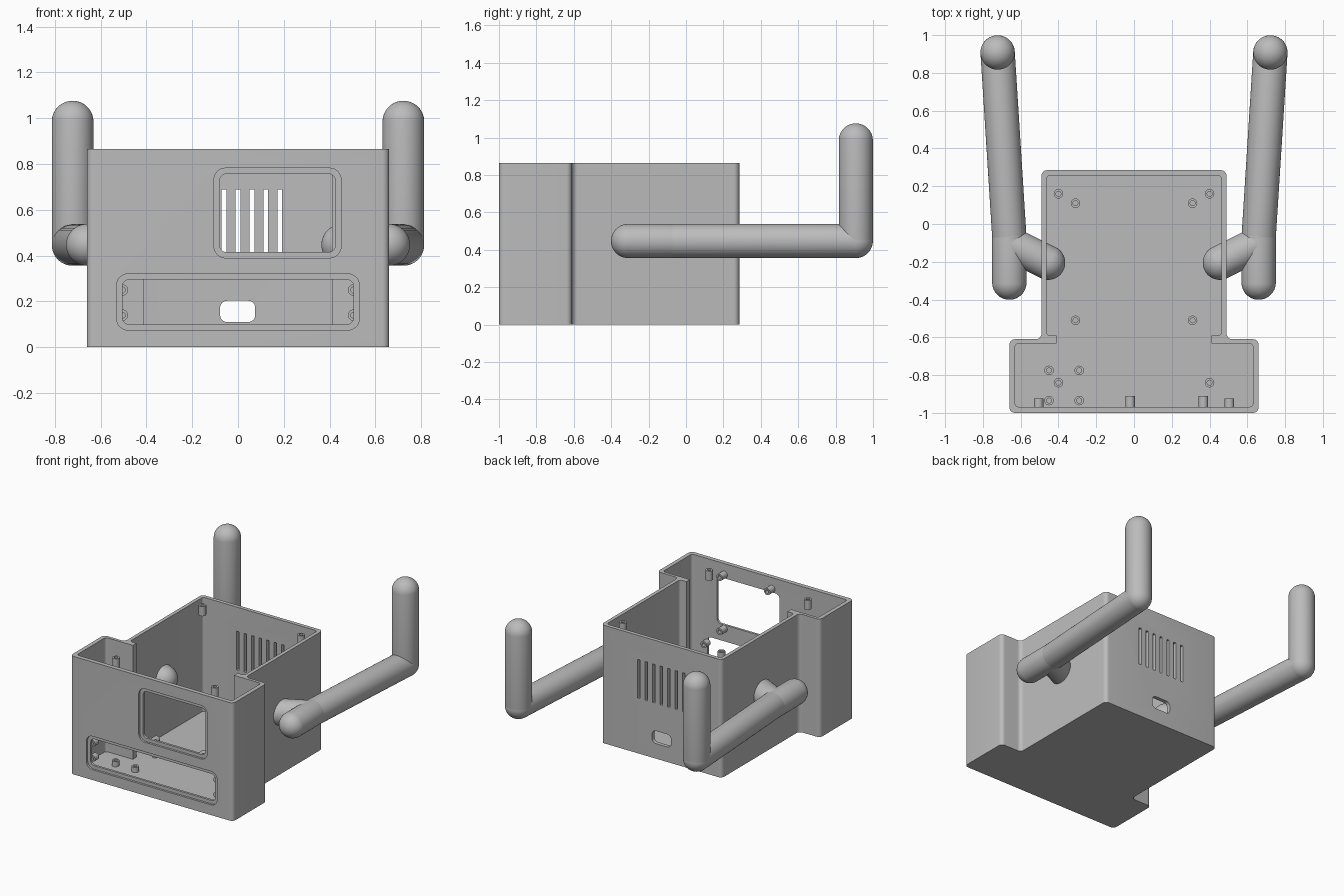
import bpy, bmesh, math
from mathutils import Vector, Matrix

cube = bpy.data.objects.get("Cube")
if cube:
    bpy.data.objects.remove(cube, do_unlink=True)

grey = bpy.data.materials.new("plain_grey")
grey.use_nodes = True
COLOUR = (0.5, 0.5, 0.5, 1)
grey.diffuse_color = COLOUR
grey.node_tree.nodes["Principled BSDF"].inputs["Base Color"].default_value = COLOUR


def make_object(name, bm):
    bmesh.ops.recalc_face_normals(bm, faces=bm.faces)
    mesh = bpy.data.meshes.new(name)
    bm.to_mesh(mesh)
    bm.free()
    mesh.materials.append(grey)
    obj = bpy.data.objects.new(name, mesh)
    bpy.context.collection.objects.link(obj)
    return obj


def smooth(obj):
    bpy.ops.object.select_all(action='DESELECT')
    obj.select_set(True)
    bpy.context.view_layer.objects.active = obj
    bpy.ops.object.shade_smooth_by_angle(angle=math.radians(35))


def rounded(points, radius, steps=6):
    """Round every corner of a polygon with a true arc (right angles)."""
    result = []
    for i, p in enumerate(points):
        p = Vector(p)
        a = (Vector(points[i - 1]) - p).normalized() * radius
        b = (Vector(points[(i + 1) % len(points)]) - p).normalized() * radius
        for k in range(steps + 1):
            t = k / steps * math.pi / 2
            result.append(p + a * (1 - math.sin(t)) + b * (1 - math.cos(t)))
    return result


def prism(name, outline, low, high, facing_front=False):
    """Extrude an outline along z, or along y when it is drawn in x and z."""
    bm = bmesh.new()
    place = (lambda p, d: (p[0], d, p[1])) if facing_front else (lambda p, d: (p[0], p[1], d))
    face = bm.faces.new([bm.verts.new(place(p, low)) for p in outline])
    ext = bmesh.ops.extrude_face_region(bm, geom=[face])
    move = Vector(place((0, 0), high - low))
    bmesh.ops.translate(bm, verts=[v for v in ext["geom"] if isinstance(v, bmesh.types.BMVert)], vec=move)
    return make_object(name, bm)


def rect(x0, x1, y0, y1):
    return [(x0, y0), (x1, y0), (x1, y1), (x0, y1)]


def cut(target, cutter):
    cutter.hide_render = True
    mod = target.modifiers.new("cut", 'BOOLEAN')
    mod.operation = 'DIFFERENCE'
    mod.solver = 'EXACT'
    mod.object = cutter
    bpy.context.view_layer.objects.active = target
    bpy.ops.object.modifier_apply(modifier=mod.name)
    bpy.data.objects.remove(cutter, do_unlink=True)


def capsule(name, start, end, radius):
    """Round-ended rod: an odd ring count leaves a straight band to stretch."""
    start, end = Vector(start), Vector(end)
    axis = end - start
    bm = bmesh.new()
    bmesh.ops.create_uvsphere(bm, u_segments=40, v_segments=25, radius=radius)
    for v in bm.verts:
        if v.co.z > 0:
            v.co.z += axis.length
    turn = axis.to_track_quat('Z', 'Y').to_matrix().to_4x4()
    bm.transform(Matrix.Translation(start) @ turn)
    smooth(make_object(name, bm))


def standoff(name, start, direction, length, radius=0.025, bore=0.013):
    """Hollow screw post."""
    bm = bmesh.new()
    loop = [bm.verts.new(p) for p in ((bore, 0, 0), (radius, 0, 0), (radius, 0, length), (bore, 0, length))]
    edges = [bm.edges.new((loop[i - 1], loop[i])) for i in range(4)]
    bmesh.ops.spin(bm, geom=loop + edges, cent=(0, 0, 0), axis=(0, 0, 1), angle=math.tau, steps=20)
    bmesh.ops.remove_doubles(bm, verts=bm.verts, dist=0.0001)
    turn = Vector(direction).to_track_quat('Z', 'Y').to_matrix().to_4x4()
    bm.transform(Matrix.Translation(start) @ turn)
    smooth(make_object(name, bm))


# Case: T-shaped open-topped shell
TOP = 0.865
FLOOR = 0.03
FRONT, STEP, BACK = -1.0, -0.61, 0.285
half_plan = [(0.66, FRONT), (0.66, STEP), (0.49, STEP), (0.49, BACK)]
plan = half_plan + [(-x, y) for x, y in reversed(half_plan)]
case = prism("case", rounded(plan, 0.03), 0, TOP)
cut(case, prism("front_cavity", rounded(rect(-0.63, 0.63, -0.968, -0.632), 0.02), FLOOR, 1))
cut(case, prism("rear_cavity", rounded(rect(-0.463, 0.463, -0.59, 0.257), 0.02), FLOOR, 1))
cut(case, prism("passage", rect(-0.41, 0.41, -0.7, -0.5), FLOOR, 1))

# Front openings, each with a shallow stepped recess
for name, box in (("screen", (-0.08, 0.425, 0.415, 0.757)), ("panel", (-0.505, 0.505, 0.1, 0.295))):
    x0, x1, z0, z1 = box
    rim = 0.025
    cut(case, prism(name + "_recess", rounded(rect(x0 - rim, x1 + rim, z0 - rim, z1 + rim), 0.05),
                    -1.1, FRONT + 0.015, True))
    cut(case, prism(name + "_opening", rounded(rect(x0, x1, z0, z1), 0.03), -1.1, -0.93, True))

# Rear vents and cable port
for i in range(-3, 4):
    x = i * 0.061
    cut(case, prism("vent", rect(x - 0.01, x + 0.01, 0.405, 0.688), 0.2, 0.4, True))
cut(case, prism("port", rounded(rect(-0.078, 0.075, 0.11, 0.203), 0.03), 0.2, 0.4, True))
smooth(case)

# Screw posts for the lid, boards, screen and front panel
UP, INWARD = (0, 0, 1), (0, 1, 0)
for side in (-1, 1):
    for y in (-0.84, 0.16):
        standoff("lid_post", (side * 0.4, y, 0.79), UP, 0.07)
    for y in (-0.51, 0.11):
        standoff("board_post", (side * 0.31, y, FLOOR - 0.002), UP, 0.045)
    for z in (0.14, 0.25):
        standoff("panel_post", (side * 0.505, -0.97, z), INWARD, 0.045)
for x in (-0.45, -0.29):
    for y in (-0.935, -0.775):
        standoff("small_board_post", (x, y, FLOOR - 0.002), UP, 0.04)
for x in (-0.02, 0.367):
    for z in (0.388, 0.785):
        standoff("screen_post", (x, -0.97, z), INWARD, 0.06)

# Arms: shoulder through the side wall, upper arm, forearm, raised hand
ARM_Z, ARM_R = 0.447, 0.091
for side, label in ((1, "left"), (-1, "right")):
    tip, bend = (side * 0.66, -0.31, ARM_Z), (side * 0.66, -0.07, ARM_Z)
    elbow, hand = (side * 0.722, 0.908, ARM_Z), (side * 0.722, 0.908, 0.985)
    capsule(label + "_shoulder", (side * 0.455, -0.205, ARM_Z), (side * 0.645, -0.11, ARM_Z), ARM_R)
    capsule(label + "_arm_end", tip, bend, ARM_R)
    capsule(label + "_forearm", bend, elbow, ARM_R)
    capsule(label + "_hand", elbow, hand, ARM_R)
